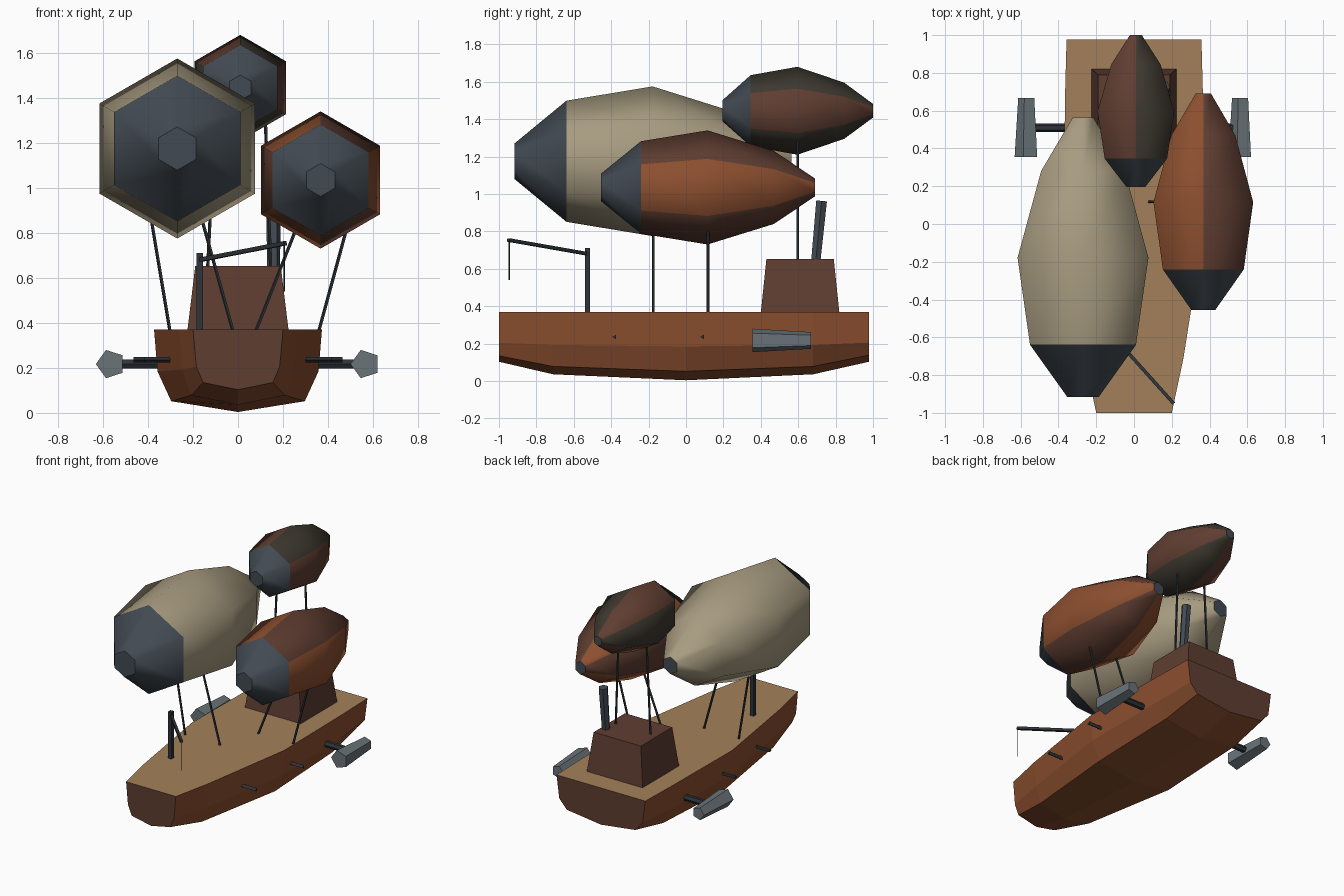
import bpy, bmesh, math
from mathutils import Vector

if "Cube" in bpy.data.objects:
    bpy.data.objects.remove(bpy.data.objects["Cube"])


def mat(name, r, g, b):
    m = bpy.data.materials.new(name)
    m.diffuse_color = [(c / 255 / 12.92 if c < 10 else ((c / 255 + 0.055) / 1.055) ** 2.4)
                       for c in (r, g, b)] + [1]
    m.use_nodes = True
    m.node_tree.nodes["Principled BSDF"].inputs["Base Color"].default_value = m.diffuse_color
    return m


HULL = mat("rust orange", 140, 79, 47)
DECK = mat("deck tan", 163, 128, 90)
BROWN = mat("dark brown", 95, 61, 49)
BEIGE = mat("canvas beige", 167, 155, 128)
SLATE = mat("slate", 66, 74, 82)
STEEL = mat("steel grey", 106, 115, 121)
OLIVE = mat("dark olive", 62, 57, 48)
IRON = mat("dark iron", 46, 51, 56)


def loft(name, rings, mats, rule=None, smooth=False):
    """Skin closed rings of points; rule(segment, side) gives the material, ends use segment -1."""
    bm = bmesh.new()
    vs = [[bm.verts.new(p) for p in ring] for ring in rings]
    n = len(rings[0])
    rule = rule or (lambda s, k: 0)
    for s in range(len(vs) - 1):
        for k in range(n):
            j = (k + 1) % n
            f = bm.faces.new((vs[s][k], vs[s][j], vs[s + 1][j], vs[s + 1][k]))
            f.material_index = rule(s, k)
            f.smooth = smooth
    for ring in (vs[0], vs[-1]):
        f = bm.faces.new(ring)
        f.material_index = rule(-1, 0)
    bmesh.ops.recalc_face_normals(bm, faces=bm.faces)
    if smooth:  # crisp edges round the nose cone and the flat ends
        for s in (0, 1, len(vs) - 1):
            for k in range(n):
                e = bm.edges.get((vs[s][k], vs[s][(k + 1) % n]))
                e.smooth = False
    me = bpy.data.meshes.new(name)
    bm.to_mesh(me)
    bm.free()
    for m in mats:
        me.materials.append(m)
    ob = bpy.data.objects.new(name, me)
    bpy.context.collection.objects.link(ob)
    return ob


def rod(name, a, b, r, m, sides=6, r2=None, turn=0.0):
    """Straight bar with a regular cross-section from a to b."""
    a, b = Vector(a), Vector(b)
    d = (b - a).normalized()
    ref = Vector((0, 0, 1)) if abs(d.z) < 0.8 else Vector((0, 1, 0))
    u = d.cross(ref).normalized()
    v = u.cross(d)
    rings = [[p + (u * math.cos(t) + v * math.sin(t)) * q
              for t in (turn + math.tau * i / sides for i in range(sides))]
             for p, q in ((a, r), (b, r if r2 is None else r2))]
    return loft(name, rings, [m])


# Hull: y, deck half width, strake width, chine width, strake z, chine z, keel z
stations = [
    (-1.00, 0.200, 0.185, 0.155, 0.205, 0.135, 0.103),
    (-0.71, 0.262, 0.248, 0.208, 0.193, 0.078, 0.036),
    (0.00, 0.373, 0.358, 0.297, 0.185, 0.052, 0.004),
    (0.68, 0.365, 0.350, 0.290, 0.193, 0.078, 0.036),
    (0.978, 0.357, 0.335, 0.275, 0.205, 0.138, 0.103),
]
hull = []
for y, w, sw, cw, sz, cz, kz in stations:
    half = [(w, 0.37), (sw, sz), (cw, cz)]
    hull.append([Vector((x, y, z)) for x, z in half] + [Vector((0, y, kz))]
                + [Vector((-x, y, z)) for x, z in reversed(half)])
loft("hull", hull, [HULL, DECK, BROWN], lambda s, k: 2 if s < 0 else (1 if k == 6 else 0))


# Cabin and tilted funnel
def rect(w, y0, y1, z):
    return [(-w, y0, z), (w, y0, z), (w, y1, z), (-w, y1, z)]


loft("cabin", [rect(0.225, 0.40, 0.82, 0.365), rect(0.19, 0.43, 0.79, 0.653)], [BROWN])
rod("funnel", (0.158, 0.69, 0.60), (0.158, 0.725, 0.963), 0.028, SLATE, 6, 0.033)


# Gas balloons with nose cone, alternating panels and a pair of struts each
def balloon(name, x, z, r, y0, y1, deck_z, panels):
    prof = [(0, 0.24), (0.187, 0.81), (0.498, 1), (0.808, 0.64), (1, 0.155)]
    rings = []
    for t, q in prof:
        rings.append([(x + r * q * math.cos(a), y0 + t * (y1 - y0), z + r * q * math.sin(a))
                      for a in (math.pi / 2 - k * math.pi / 3 for k in range(6))])
    loft(name, rings, panels + [SLATE],
         lambda s, k: len(panels) if s < 1 else k % len(panels), True)
    ym = (y0 + y1) / 2
    for side in (-1, 1):
        rod(name + "_strut", (x * 0.6 + side * 0.14, ym, deck_z),
            (x + side * 0.113, ym, z - r + 0.075), 0.008, IRON, 5)


balloon("large_balloon", -0.27, 1.175, 0.40, -0.916, 0.565, 0.365, [BEIGE])
balloon("medium_balloon", 0.367, 1.035, 0.305, -0.455, 0.69, 0.365, [BROWN, HULL])
balloon("small_balloon", 0.01, 1.445, 0.235, 0.195, 1.0, 0.645, [OLIVE, BROWN])

# Engines on pylons, and short side stubs
for side, label in ((-1, "left"), (1, "right")):
    cx = side * 0.566
    rings = [[(cx - r * math.cos(a), y, 0.217 + r * math.sin(a))
              for a in (math.tau * i / 5 for i in range(5))]
             for y, r in ((0.355, 0.066), (0.668, 0.047))]
    loft(label + "_engine", rings, [STEEL])
    rod(label + "_pylon", (side * 0.32, 0.51, 0.217), (side * 0.55, 0.51, 0.217), 0.023, IRON)
    for y, x in ((-0.38, 0.30), (0.09, 0.35)):
        rod(label + "_stub", (side * x, y, 0.236), (side * (x + 0.115), y, 0.236), 0.014, IRON,
            3, turn=0 if side > 0 else math.pi)
        # triangular section pointing aft on both sides

# Crane with boom and hanging line
rod("crane_post", (-0.17, -0.527, 0.365), (-0.17, -0.527, 0.71), 0.019, IRON, 4, turn=math.pi / 4)
rod("crane_boom", (-0.17, -0.527, 0.68), (0.21, -0.95, 0.754), 0.013, IRON, 4, turn=math.pi / 4)
rod("crane_line", (0.206, -0.945, 0.75), (0.206, -0.945, 0.54), 0.003, IRON, 4)
